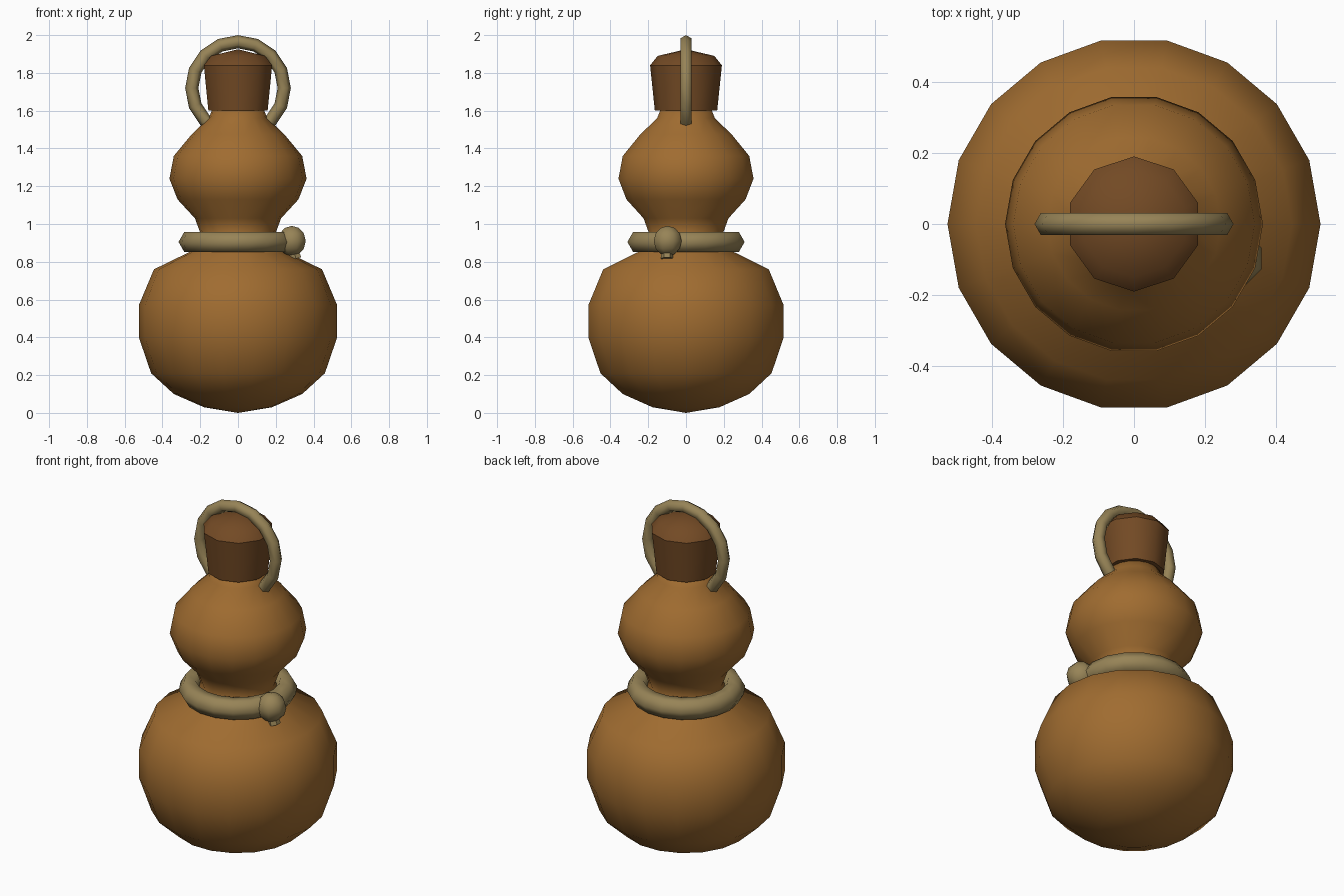
import bpy, bmesh, math

if "Cube" in bpy.data.objects:
    bpy.data.objects.remove(bpy.data.objects["Cube"], do_unlink=True)


def material(name, rgb):
    mat = bpy.data.materials.new(name)
    mat.use_nodes = True
    color = (*rgb, 1)
    mat.diffuse_color = color
    bsdf = mat.node_tree.nodes["Principled BSDF"]
    bsdf.inputs["Base Color"].default_value = color
    bsdf.inputs["Roughness"].default_value = 0.8
    return mat


def finish(obj, name, mat, angle=80):
    obj.name = name
    obj.data.materials.append(mat)
    bpy.ops.object.select_all(action="DESELECT")
    obj.select_set(True)
    bpy.context.view_layer.objects.active = obj
    bpy.ops.object.shade_smooth_by_angle(angle=math.radians(angle))


def lathe(name, profile, sides, mat, start=0.0, angle=80):
    """Revolve a (radius, height) profile around z."""
    bm = bmesh.new()
    rings = []
    for r, z in profile:
        if r == 0:
            rings.append([bm.verts.new((0, 0, z))] * sides)
            continue
        turns = [start + math.tau * i / sides for i in range(sides)]
        rings.append([bm.verts.new((r * math.cos(a), r * math.sin(a), z)) for a in turns])
    for low, high in zip(rings, rings[1:]):
        for i in range(sides):
            j = (i + 1) % sides
            corners = dict.fromkeys((low[i], low[j], high[j], high[i]))
            bm.faces.new(list(corners))
    bmesh.ops.recalc_face_normals(bm, faces=bm.faces)
    mesh = bpy.data.meshes.new(name)
    bm.to_mesh(mesh)
    bm.free()
    obj = bpy.data.objects.new(name, mesh)
    bpy.context.collection.objects.link(obj)
    finish(obj, name, mat, angle)


def ring(name, major, minor, sides, location, rotation, mat):
    bpy.ops.mesh.primitive_torus_add(
        major_radius=major, minor_radius=minor, major_segments=sides,
        minor_segments=6, location=location, rotation=rotation)
    finish(bpy.context.object, name, mat)


gourd = material("gourd orange brown", (0.35, 0.15, 0.03))
cork = material("dark cork brown", (0.17, 0.068, 0.018))
rope = material("rope tan", (0.31, 0.23, 0.095))

# Gourd flask with a large lower and a small upper bulb
lathe("gourd_body", [
    (0, 0), (0.18, 0.03), (0.34, 0.10), (0.46, 0.21), (0.525, 0.40),
    (0.525, 0.57), (0.445, 0.76), (0.25, 0.855), (0.195, 0.94), (0.228, 1.03),
    (0.32, 1.13), (0.363, 1.24), (0.34, 1.36), (0.245, 1.475), (0.155, 1.56),
    (0.135, 1.61), (0, 1.62)], 18, gourd)

# Tapered stopper with a domed top
lathe("stopper", [
    (0, 1.60), (0.165, 1.60), (0.19, 1.84), (0.15, 1.89), (0, 1.925)],
    10, cork, start=math.pi / 2, angle=40)

# Carrying loop and waist rope
ring("carry_loop", 0.245, 0.035, 16, (0, 0, 1.72), (math.pi / 2, 0, 0), rope)
ring("waist_rope", 0.255, 0.06, 18, (0, 0, 0.905), (0, 0, 0), rope)

# Knot with a short rope end below it
bpy.ops.mesh.primitive_uv_sphere_add(
    segments=8, ring_count=6, radius=0.08, location=(0.285, -0.097, 0.91),
    rotation=(0, 0, math.pi / 8))
finish(bpy.context.object, "knot", rope)
bpy.ops.mesh.primitive_cone_add(
    vertices=6, radius1=0.033, radius2=0.025, depth=0.09,
    location=(0.295, -0.1, 0.86), rotation=(0, math.radians(-15), 0))
finish(bpy.context.object, "knot_end", rope, 50)
